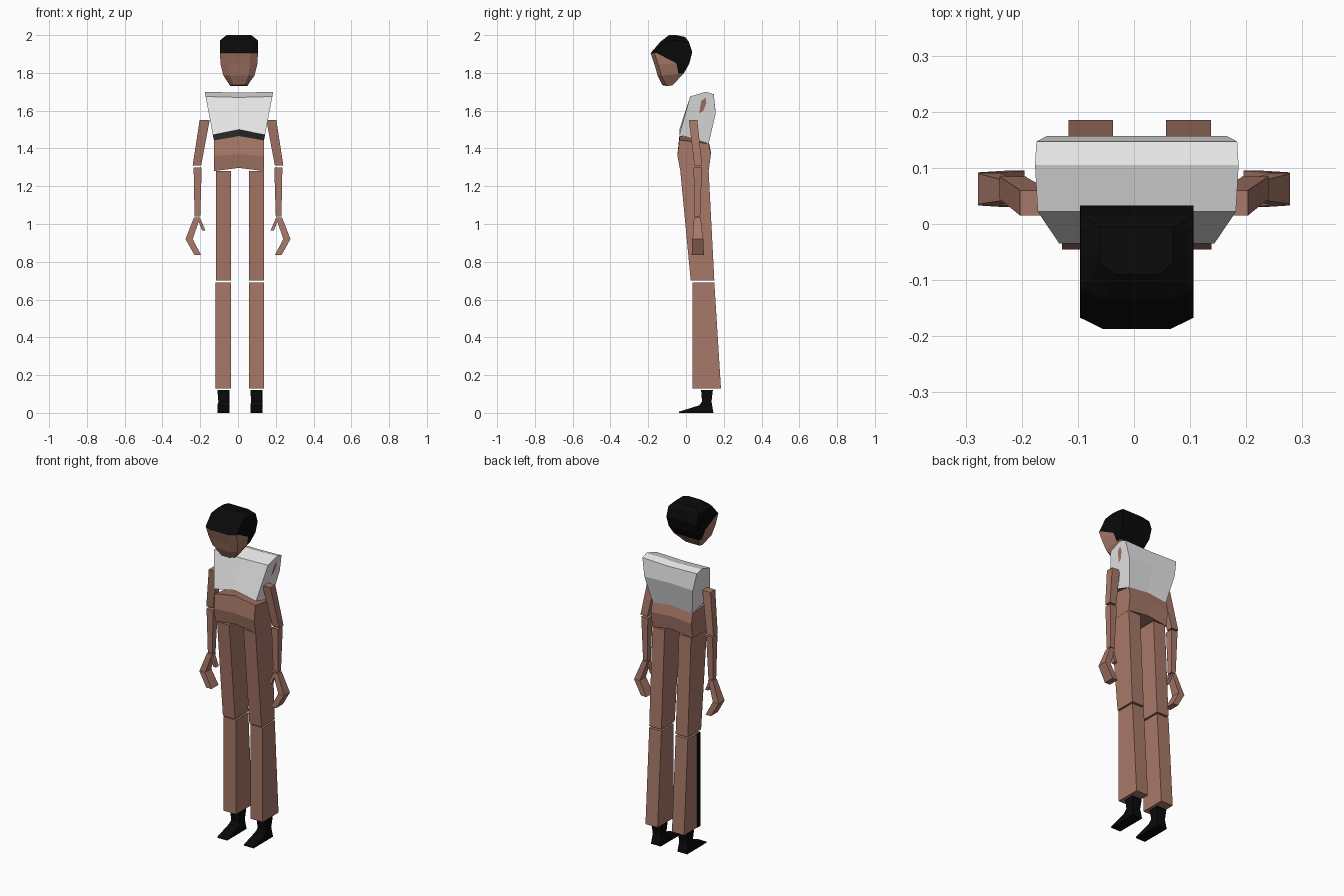
import bpy
import bmesh

cube = bpy.data.objects.get("Cube")
if cube:
    bpy.data.objects.remove(cube)


def material(name, rgb):
    mat = bpy.data.materials.new(name)
    mat.use_nodes = True
    mat.diffuse_color = (*rgb, 1)
    bsdf = mat.node_tree.nodes["Principled BSDF"]
    bsdf.inputs["Base Color"].default_value = (*rgb, 1)
    bsdf.inputs["Roughness"].default_value = 0.9
    return mat


skin = material("brown_skin", (0.39, 0.19, 0.14))
white = material("white_cloth", (0.8, 0.8, 0.8))
hem = material("dark_hem", (0.14, 0.16, 0.15))
black = material("black", (0.003, 0.003, 0.003))


def build(name, verts, faces, mats, rule=None):
    """Make a flat shaded object; rule gives the material slot of each face number."""
    bm = bmesh.new()
    vs = [bm.verts.new(v) for v in verts]
    for i, f in enumerate(faces):
        face = bm.faces.new([vs[k] for k in f])
        face.material_index = rule(i) if rule else 0
    bmesh.ops.recalc_face_normals(bm, faces=bm.faces[:])
    mesh = bpy.data.meshes.new(name)
    bm.to_mesh(mesh)
    bm.free()
    for m in mats:
        mesh.materials.append(m)
    ob = bpy.data.objects.new(name, mesh)
    bpy.context.collection.objects.link(ob)
    return ob


def loft(name, rings, mats, rule=None):
    """Join rings of equal length with quads and close both ends."""
    n = len(rings[0])
    verts = [v for ring in rings for v in ring]
    faces = [(r * n + k, r * n + (k + 1) % n, (r + 1) * n + (k + 1) % n, (r + 1) * n + k)
             for r in range(len(rings) - 1) for k in range(n)]
    faces += [range(n), range(len(verts) - n, len(verts))]
    return build(name, verts, faces, mats, rule)


def limb(name, top, bottom, mat=skin):
    """Tapered box; each end is (x0, x1, y0, y1, z)."""
    ring = lambda x0, x1, y0, y1, z: [(x0, y0, z), (x1, y0, z), (x1, y1, z), (x0, y1, z)]
    return loft(name, [ring(*top), ring(*bottom)], [mat])


def sided(end, side, centre):
    """Put an end on the given side of the centre."""
    a, b = (centre + side * v for v in end[:2])
    return (a, b, *end[2:])


MID = 0.005

# Shirt: side profile swept across, with a raised middle; rows are (y, z, middle z)
shirt_width = lambda z: 0.132 + 0.19 * (z - 1.44)
shirt = [(-0.035, 1.472, 1.50), (0.022, 1.675, 1.67), (0.105, 1.70, 1.695),
         (0.147, 1.687, 1.682), (0.157, 1.585, 1.59), (0.12, 1.425, 1.44)]
rings = [[(MID + s * shirt_width(z), y, zm if s == 0 else z) for y, z, zm in shirt]
         for s in (-1, 0, 1)]
loft("shirt", rings, [white, hem], lambda i: int(i in (5, 11)))

# Bare patch on the shirt side
patch = [(0.07, 1.585), (0.08, 1.65), (0.103, 1.67), (0.108, 1.64), (0.092, 1.60)]
build("shirt_patch", [(MID + 0.003 + shirt_width(z), y, z) for y, z in patch],
      [range(len(patch))], [skin])

# Abdomen
abdomen = [(-0.035, 1.445, 1.468), (-0.045, 1.36, 1.37), (-0.03, 1.28, 1.297),
           (0.12, 1.28, 1.297), (0.132, 1.37, 1.38), (0.12, 1.425, 1.44)]
rings = [[(MID + s * 0.133, y, zm if s == 0 else z) for y, z, zm in abdomen]
         for s in (-1, 0, 1)]
loft("abdomen", rings, [skin])

# Arms, hands, legs and feet on both sides
arm_parts = {
    "upper_arm": ((0.15, 0.203, 0.015, 0.06, 1.55), (0.195, 0.24, 0.045, 0.085, 1.31)),
    "forearm": ((0.192, 0.235, 0.04, 0.085, 1.30), (0.20, 0.23, 0.045, 0.075, 1.04)),
    "palm": ((0.20, 0.233, 0.042, 0.078, 1.035), (0.24, 0.278, 0.035, 0.09, 0.92)),
    "fingers": ((0.24, 0.278, 0.033, 0.092, 0.92), (0.195, 0.23, 0.03, 0.095, 0.835)),
    "thumb": ((0.20, 0.215, 0.045, 0.07, 1.03), (0.172, 0.19, 0.04, 0.065, 0.965)),
}
leg_parts = {
    "thigh": ((-0.04, 0.04, -0.03, 0.12, 1.28), (-0.04, 0.04, 0.025, 0.15, 0.70)),
    "shin": ((-0.04, 0.04, 0.035, 0.15, 0.69), (-0.04, 0.04, 0.035, 0.185, 0.13)),
}
foot = [(0.08, 0.12), (0.142, 0.12), (0.135, 0.06), (0.145, 0),
        (-0.038, 0), (-0.038, 0.006), (0.07, 0.04), (0.085, 0.06)]
for side, label in ((1, "left"), (-1, "right")):
    for part, (top, bottom) in arm_parts.items():
        limb(f"{label}_{part}", sided(top, side, 0), sided(bottom, side, 0))
    leg_x = 0.01 + side * 0.087
    for part, (top, bottom) in leg_parts.items():
        limb(f"{label}_{part}", sided(top, side, leg_x), sided(bottom, side, leg_x))
    rings = [[(leg_x + s * (0.027 if z == 0.06 else 0.032), y, z) for y, z in foot]
             for s in (-1, 1)]
    loft(f"{label}_foot", rings, [black])

# Dark stripe down the outer front edge of the right shin
limb("shin_stripe", (-0.119, -0.116, 0.036, 0.062, 0.69), (-0.119, -0.116, 0.036, 0.062, 0.13), black)

# Head: tilted rings of (half width, front y, z, hairline y, z, back y, z)
head = [(0.045, -0.125, 1.735, -0.10, 1.73, -0.07, 1.735),
        (0.082, -0.15, 1.785, -0.04, 1.795, -0.01, 1.80),
        (0.097, -0.167, 1.845, -0.05, 1.85, 0.018, 1.85),
        (0.101, -0.187, 1.905, -0.155, 1.905, 0.033, 1.91),
        (0.10, -0.135, 1.965, -0.06, 1.972, 0.015, 1.965),
        (0.065, -0.09, 2.0, -0.05, 2.0, -0.005, 1.99)]


def head_ring(w, yf, zf, ym, zm, yb, zb):
    half = [(0.6 * w, yf, zf), (w, yf + 0.02, zf), (w, ym, zm), (w, yb, zb)]
    return ([(MID + x, y, z) for x, y, z in half]
            + [(MID - x, y, z) for x, y, z in reversed(half)])


def is_hair(i):
    ring, seg = divmod(i, 8)
    return int(i == 41 or 3 <= ring < 5 or (1 <= ring < 3 and seg in (2, 3, 4)))


loft("head", [head_ring(*r) for r in head], [skin, black], is_hair)
